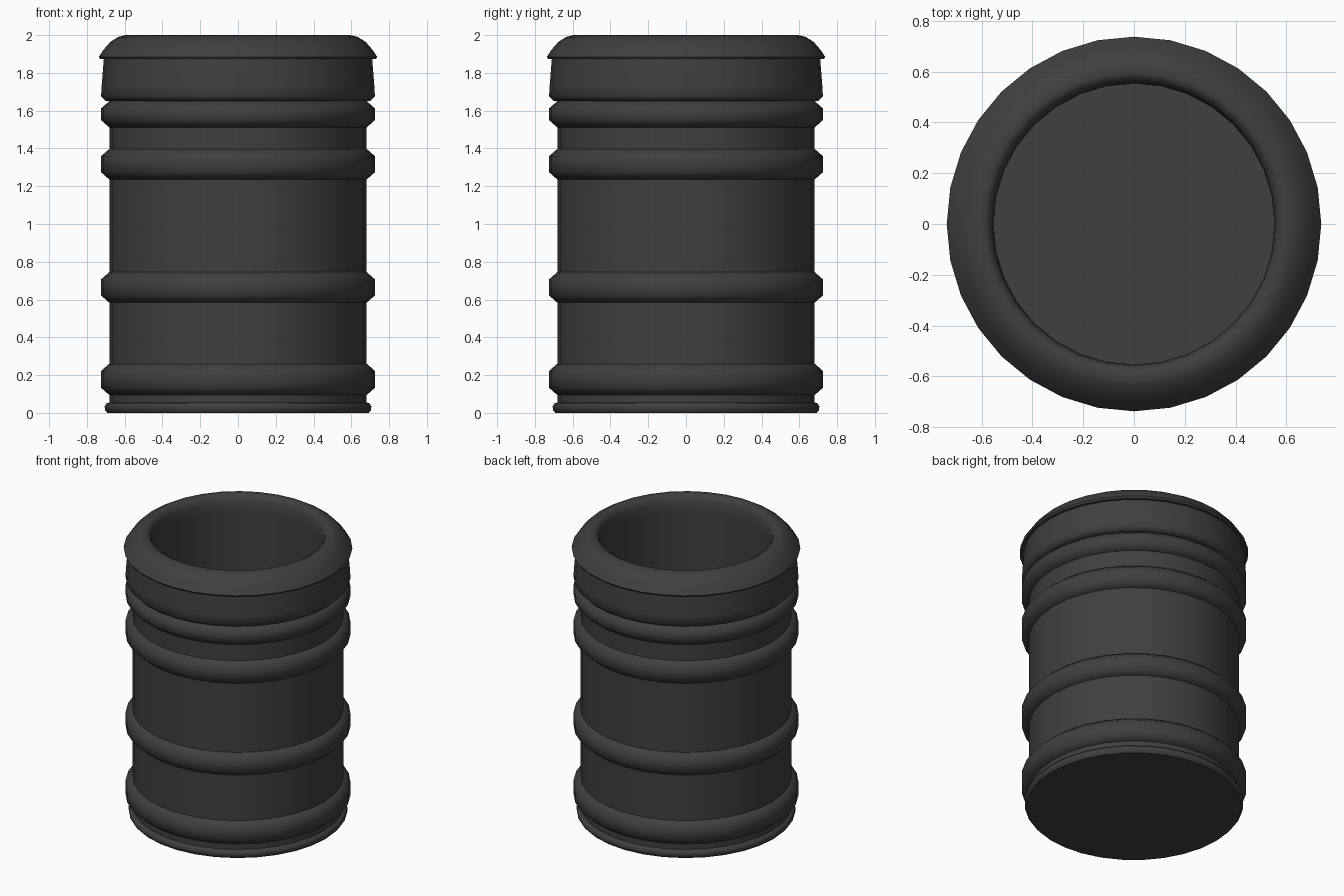
import bpy
import bmesh
import math

SIDES = 32

cube = bpy.data.objects.get("Cube")
if cube:
    bpy.data.objects.remove(cube, do_unlink=True)

charcoal = bpy.data.materials.new("charcoal")
charcoal.use_nodes = True
colour = (0.05, 0.05, 0.05, 1)
charcoal.diffuse_color = colour
charcoal.node_tree.nodes["Principled BSDF"].inputs["Base Color"].default_value = colour


def lathe(name, profile, crease=50):
    """Turn a list of (radius, height) points around the z axis."""
    bm = bmesh.new()
    verts = [bm.verts.new((r, 0, z)) for r, z in profile]
    edges = [bm.edges.new(pair) for pair in zip(verts, verts[1:])]
    bmesh.ops.spin(bm, geom=verts + edges, cent=(0, 0, 0), axis=(0, 0, 1),
                   angle=math.tau, steps=SIDES, use_merge=True)
    bmesh.ops.remove_doubles(bm, verts=bm.verts, dist=0.0005)
    bmesh.ops.recalc_face_normals(bm, faces=bm.faces)
    mesh = bpy.data.meshes.new(name)
    bm.to_mesh(mesh)
    bm.free()
    mesh.materials.append(charcoal)
    obj = bpy.data.objects.new(name, mesh)
    bpy.context.collection.objects.link(obj)
    bpy.ops.object.select_all(action="DESELECT")
    obj.select_set(True)
    bpy.context.view_layer.objects.active = obj
    bpy.ops.object.shade_smooth_by_angle(angle=math.radians(crease))
    return obj


# Hollow vessel: underside, outer wall, inner wall and floor
lathe("body", [(0, 0.005), (0.68, 0.005), (0.68, 1.9), (0.555, 1.9),
               (0.555, 0.06), (0, 0.06)])

# Rounded foot ring
lathe("foot_ring", [(0, 0), (0.692, 0), (0.704, 0.015), (0.706, 0.035),
                    (0.695, 0.052), (0.67, 0.057)])

# Raised hoops with chamfered edges
hoops = {"bottom_hoop": (0.095, 0.26), "lower_hoop": (0.584, 0.745),
         "upper_hoop": (1.236, 1.397), "neck_hoop": (1.512, 1.65)}
for name, (low, high) in hoops.items():
    lathe(name, [(0.67, low), (0.682, low), (0.725, low + 0.038),
                 (0.725, high - 0.038), (0.682, high), (0.67, high)])

# Tapered collar below the lip
lathe("collar", [(0.67, 1.65), (0.7, 1.65), (0.725, 1.675), (0.722, 1.73),
                 (0.71, 1.88)])

# Domed lip around the opening
lathe("lip", [(0.68, 1.873), (0.73, 1.873), (0.737, 1.885), (0.71, 1.925),
              (0.675, 1.965), (0.635, 1.99), (0.595, 2.0), (0.57, 1.985),
              (0.557, 1.95), (0.553, 1.895)])
